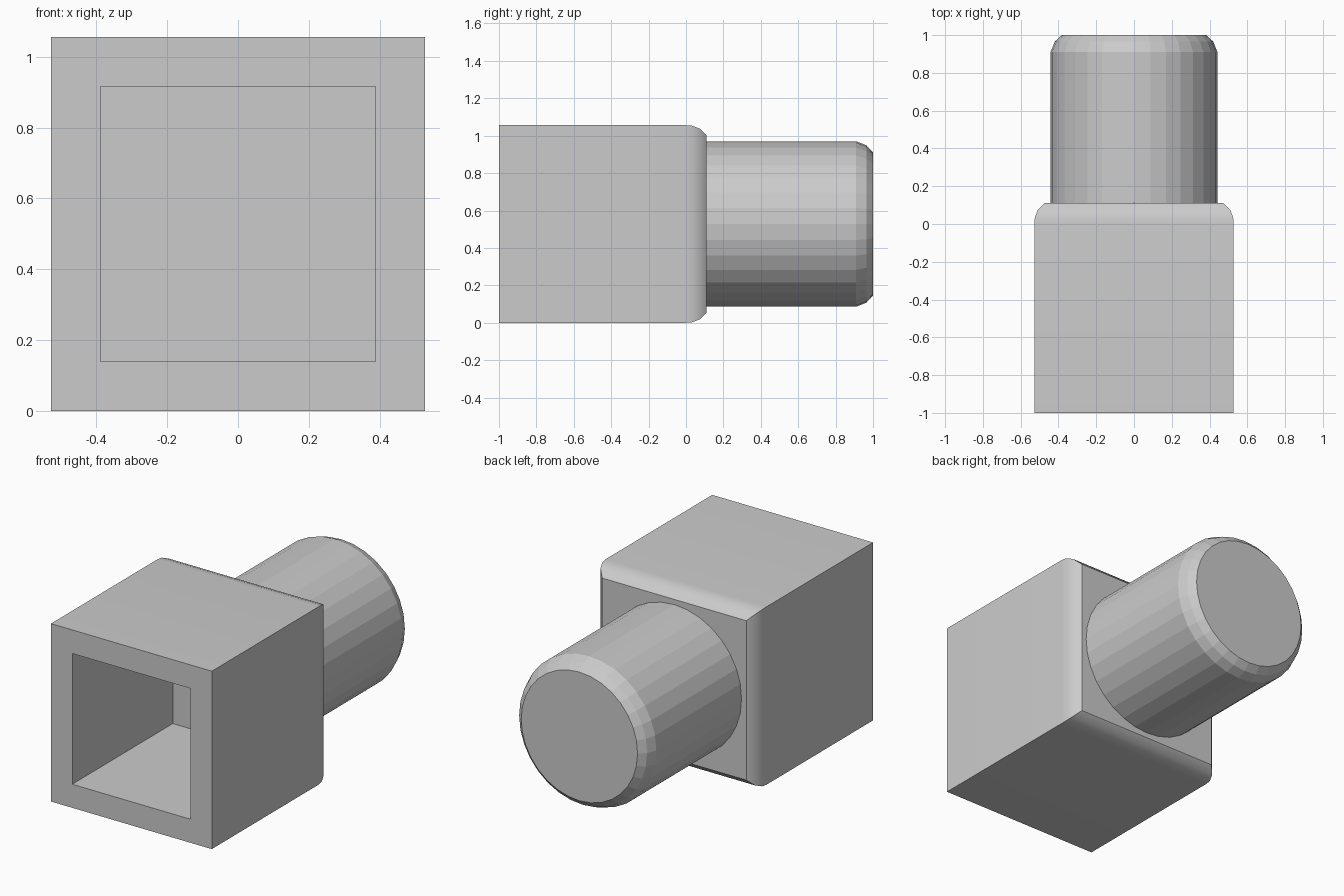
import bpy, bmesh, math
from mathutils import Vector

if "Cube" in bpy.data.objects:
    bpy.data.objects.remove(bpy.data.objects["Cube"])

CZ = 0.528  # height of the shared axis


def loft(name, rings, sides, start, angle):
    """Skin regular rings (y, corner radius) along the y axis and cap both ends."""
    bm = bmesh.new()
    loops = []
    for y, r in rings:
        loop = []
        for i in range(sides):
            a = start + 2 * math.pi * i / sides
            loop.append(bm.verts.new(Vector((r * math.cos(a), y, CZ + r * math.sin(a)))))
        loops.append(loop)
    for a, b in zip(loops, loops[1:]):
        for i in range(sides):
            j = (i + 1) % sides
            bm.faces.new((a[i], a[j], b[j], b[i]))
    bm.faces.new(loops[0])
    bm.faces.new(loops[-1])
    bmesh.ops.recalc_face_normals(bm, faces=bm.faces)
    mesh = bpy.data.meshes.new(name)
    bm.to_mesh(mesh)
    bm.free()
    ob = bpy.data.objects.new(name, mesh)
    bpy.context.collection.objects.link(ob)
    if angle:
        bpy.ops.object.select_all(action='DESELECT')
        ob.select_set(True)
        bpy.context.view_layer.objects.active = ob
        bpy.ops.object.shade_smooth_by_angle(angle=math.radians(angle))
    return ob


# Square socket: pocket floor, pocket mouth, front rim, rounded back edges
socket = [(-0.057, 0.388), (-1.0, 0.388), (-1.0, 0.528), (0.0, 0.528),
          (0.035, 0.525), (0.075, 0.509), (0.11, 0.473)]
loft("square_socket", [(y, h * math.sqrt(2)) for y, h in socket],
     4, math.pi / 4, 35)

# Round plug with a faceted, rounded tip
plug = [(0.08, 0.442), (0.91, 0.442), (0.965, 0.420), (1.0, 0.382)]
loft("round_plug", plug, 32, 0.0, 0)
